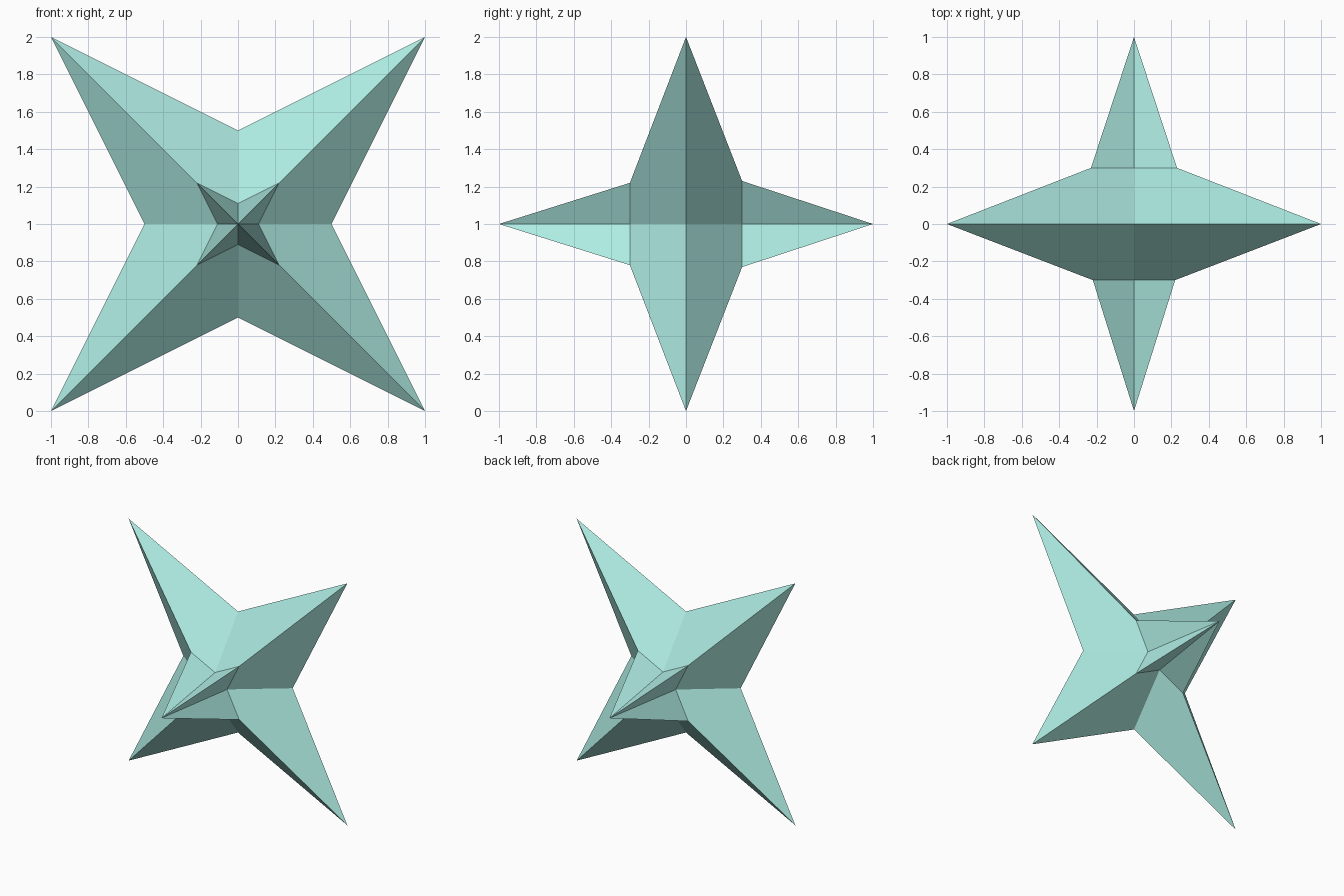
import bpy, bmesh

if "Cube" in bpy.data.objects:
    bpy.data.objects.remove(bpy.data.objects["Cube"])

# Four-pointed star outline in the XZ plane: long diagonal tips, short notches
OUTLINE = [(1, 1), (0, .5), (-1, 1), (-.5, 0), (-1, -1), (0, -.5), (1, -1), (.5, 0)]

bm = bmesh.new()


def star_ring(y, size):
    return [bm.verts.new((x * size, y, 1 + z * size)) for x, z in OUTLINE]


# Front spike base, wide middle star, back spike base
rings = [star_ring(-.3, .22), star_ring(0, 1), star_ring(.3, .23)]
for a, b in zip(rings, rings[1:]):
    for i in range(8):
        j = (i + 1) % 8
        bm.faces.new((a[i], a[j], b[j], b[i]))

# Front and back spikes
for ring, y in ((rings[0], -1), (rings[-1], 1)):
    tip = bm.verts.new((0, y, 1))
    for i in range(8):
        bm.faces.new((ring[i], ring[(i + 1) % 8], tip))

bmesh.ops.recalc_face_normals(bm, faces=bm.faces)
mesh = bpy.data.meshes.new("spiked_star")
bm.to_mesh(mesh)
bm.free()

star = bpy.data.objects.new("spiked_star", mesh)
bpy.context.collection.objects.link(star)

# Pale aqua colour
mat = bpy.data.materials.new("pale_aqua")
mat.diffuse_color = (.42, .83, .76, 1)
mat.use_nodes = True
mat.node_tree.nodes["Principled BSDF"].inputs["Base Color"].default_value = mat.diffuse_color
mesh.materials.append(mat)
